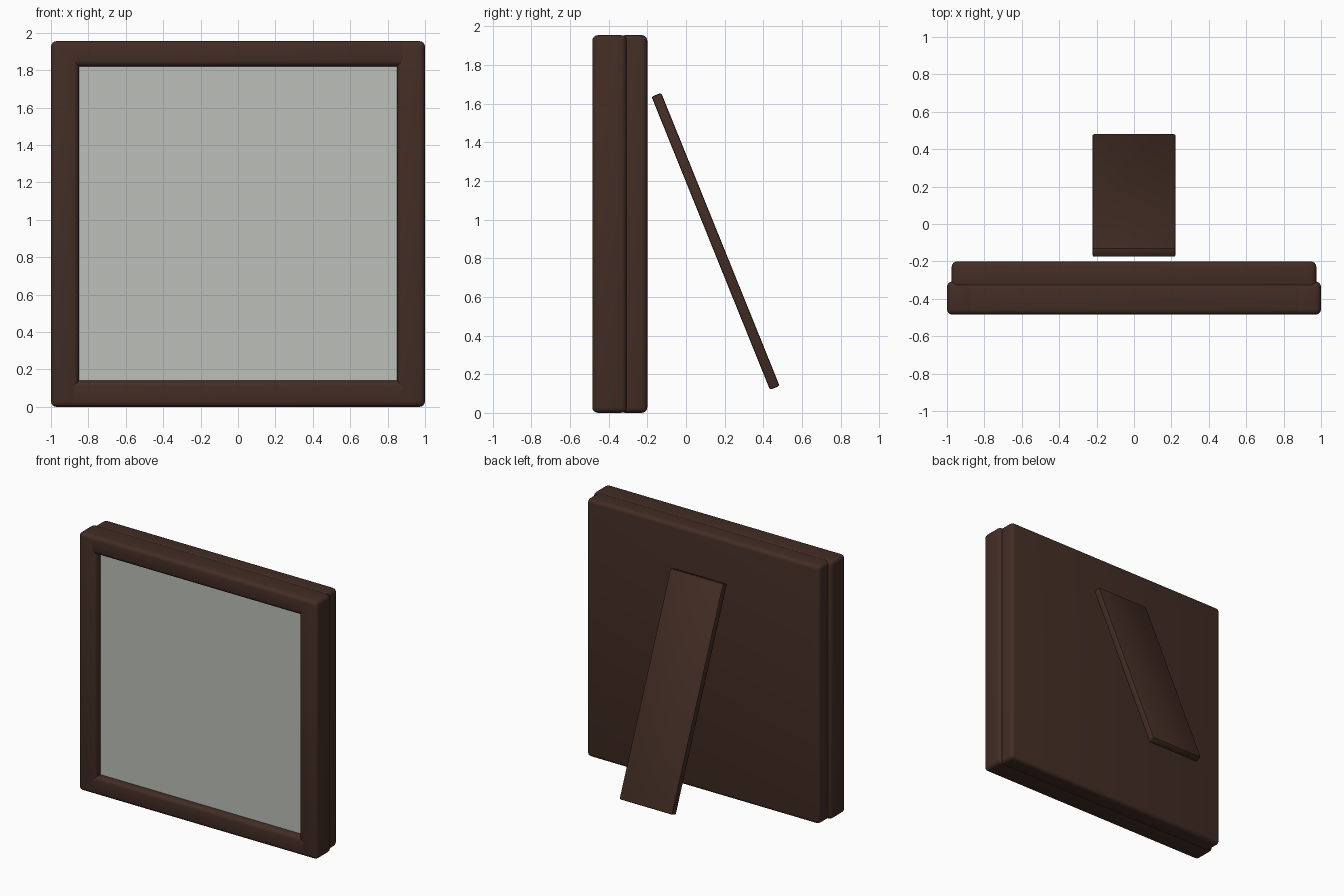
import bpy, math

if "Cube" in bpy.data.objects:
    bpy.data.objects.remove(bpy.data.objects["Cube"])

def material(name, rgb):
    m = bpy.data.materials.new(name)
    m.diffuse_color = (*rgb, 1)
    m.use_nodes = True
    m.node_tree.nodes["Principled BSDF"].inputs["Base Color"].default_value = m.diffuse_color
    return m

wood = material("dark brown wood", (0.055, 0.026, 0.018))
pale = material("pale grey glass", (0.50, 0.52, 0.48))

def box(name, lo, hi, mat, bevel=0.0, segments=4, tilt=0.0):
    """Rounded box between two corners, optionally tilted about x."""
    centre = [(a + b) / 2 for a, b in zip(lo, hi)]
    bpy.ops.mesh.primitive_cube_add(size=1, location=centre)
    ob = bpy.context.object
    ob.name = name
    ob.scale = [b - a for a, b in zip(lo, hi)]
    bpy.ops.object.transform_apply(location=False, rotation=False, scale=True)
    ob.data.materials.append(mat)
    if bevel:
        mod = ob.modifiers.new("round", 'BEVEL')
        mod.width, mod.segments = bevel, segments
        bpy.ops.object.modifier_apply(modifier=mod.name)
        bpy.ops.object.shade_smooth_by_angle(angle=math.radians(35))
    ob.rotation_euler.x = tilt
    return ob

H = 1.955
F, B = -0.485, -0.307   # front and back of the frame bars

# Side bars; the rails run into their rounded inner edges
for side, x0, x1 in (("left", -1, -0.85), ("right", 0.85, 1)):
    box(side + "_frame_bar", (x0, F, 0), (x1, B, H), wood, 0.03)

# Top and bottom bars
for level, z0, z1 in (("bottom", 0, 0.14), ("top", 1.82, H)):
    box(level + "_frame_bar", (-0.92, F, z0), (0.92, B, z1), wood, 0.03)

# Glass pane set back inside the frame
box("glass_pane", (-0.87, -0.435, 0.12), (0.87, -0.33, 1.84), pale)

# Backing board
box("backing_board", (-0.975, -0.345, 0.0), (0.975, -0.2, H), wood, 0.03)

# Leaning easel stand
cy, cz, half = 0.153, 0.888, 0.818
box("easel_stand", (-0.222, cy - 0.027, cz - half), (0.222, cy + 0.027, cz + half),
    wood, 0.01, 2, math.radians(22))
